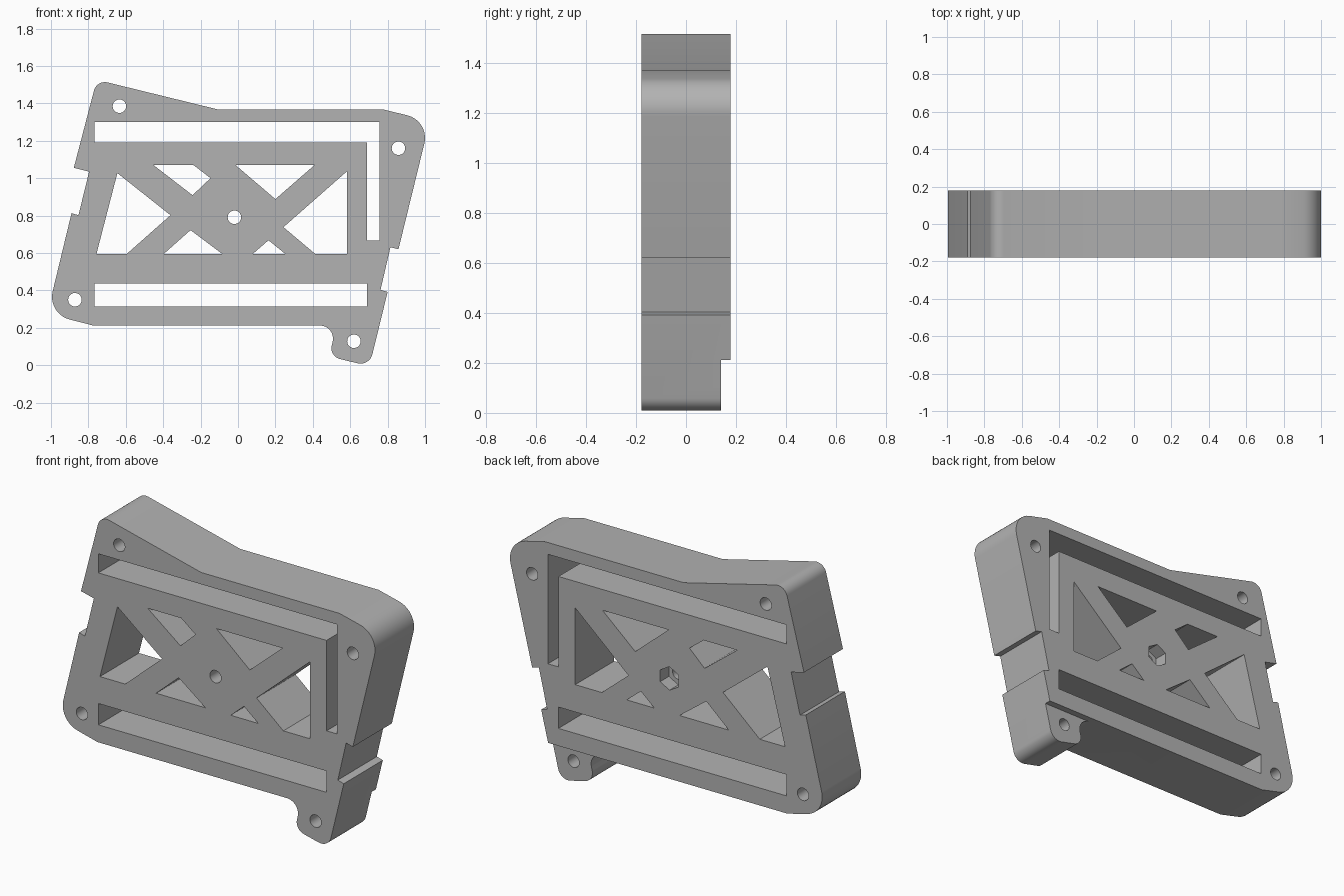
import bpy, bmesh, math
from mathutils import Vector

cube = bpy.data.objects.get("Cube")
if cube:
    bpy.data.objects.remove(cube)

HALF = 0.178      # half the plate depth
TAB_BACK = 0.14   # the lower tab is thinner at the back

grey = bpy.data.materials.new("plain grey")
grey.use_nodes = True
grey.diffuse_color = (0.45, 0.45, 0.45, 1)
grey.node_tree.nodes["Principled BSDF"].inputs["Base Color"].default_value = grey.diffuse_color


def rounded(corners, steps=10):
    """Turn (x, z, radius) corners into a polygon with true arc fillets."""
    pts = []
    for i, (x, z, r) in enumerate(corners):
        p = Vector((x, z))
        if not r:
            pts.append(p)
            continue
        a = (Vector(corners[i - 1][:2]) - p).normalized()
        b = (Vector(corners[(i + 1) % len(corners)][:2]) - p).normalized()
        half = a.angle(b) / 2
        centre = p + (a + b).normalized() * (r / math.sin(half))
        start = p + a * (r / math.tan(half)) - centre
        end = p + b * (r / math.tan(half)) - centre
        sweep = math.atan2(start.x * end.y - start.y * end.x, start.dot(end))
        for k in range(steps + 1):
            t = sweep * k / steps
            c, s = math.cos(t), math.sin(t)
            pts.append(centre + Vector((start.x * c - start.y * s, start.x * s + start.y * c)))
    return pts


def ring(x, z, r, n, turn=0.0):
    return [(x + r * math.cos(turn + math.tau * k / n), z + r * math.sin(turn + math.tau * k / n))
            for k in range(n)]


def box(x0, x1, z0, z1):
    return [(x0, z0), (x1, z0), (x1, z1), (x0, z1)]


def prisms(name, shapes):
    """Make one object from (polygon, front y, back y) prisms."""
    bm = bmesh.new()
    for pts, y0, y1 in shapes:
        face = bm.faces.new([bm.verts.new((p[0], y0, p[1])) for p in pts])
        ext = bmesh.ops.extrude_face_region(bm, geom=[face])
        bmesh.ops.translate(bm, vec=(0, y1 - y0, 0),
                            verts=[g for g in ext["geom"] if isinstance(g, bmesh.types.BMVert)])
    bmesh.ops.recalc_face_normals(bm, faces=bm.faces)
    mesh = bpy.data.meshes.new(name)
    bm.to_mesh(mesh)
    bm.free()
    mesh.materials.append(grey)
    obj = bpy.data.objects.new(name, mesh)
    bpy.context.collection.objects.link(obj)
    return obj


# Outer outline with ears, edge notches and lower tab
outline = rounded([
    (-0.755, 1.526, 0.06), (-0.11, 1.368, 0), (0.773, 1.368, 0), (1.026, 1.307, 0.125),
    (0.858, 0.62, 0), (0.815, 0.631, 0), (0.762, 0.403, 0), (0.80, 0.392, 0),
    (0.703, -0.005, 0.065), (0.487, 0.047, 0.06), (0.527, 0.212, 0.07),
    (-0.773, 0.212, 0), (-1.02, 0.275, 0.125), (-0.89, 0.813, 0), (-0.853, 0.802, 0),
    (-0.796, 1.035, 0), (-0.878, 1.055, 0)])
plate = prisms("bracket_plate", [(outline, -HALF, HALF)])

# Through openings: slots, truss windows and round holes
floor, roof = 0.594, 1.07
openings = [
    [(-0.767, 1.3), (0.757, 1.3), (0.757, 0.668), (0.69, 0.668), (0.69, 1.19), (-0.767, 1.19)],
    box(-0.767, 0.69, 0.313, 0.436),
    [(-0.645, 1.027), (-0.361, 0.802), (-0.596, floor), (-0.757, floor)],
    [(0.583, 1.037), (0.583, floor), (0.414, floor), (0.243, 0.738)],
    [(-0.452, roof), (-0.238, roof), (-0.147, 1.0), (-0.243, 0.909)],
    [(-0.013, roof), (0.409, roof), (0.2, 0.888)],
    [(-0.398, floor), (-0.083, floor), (-0.254, 0.722)],
    [(0.078, floor), (0.254, floor), (0.163, 0.668)]]
centre = (-0.019, 0.791)
for x, z in [(-0.634, 1.385), (0.858, 1.16), (-0.872, 0.35), (0.62, 0.128), centre]:
    openings.append(ring(x, z, 0.036, 32))
through = prisms("through_cutter", [(p, -HALF - 0.1, HALF + 0.1) for p in openings])

# Back recesses: hexagonal nut pocket and thinner tab
back = prisms("back_cutter", [
    (ring(*centre, 0.068, 6, math.pi / 2), HALF - 0.08, HALF + 0.1),
    (box(0.4, 0.9, -0.1, 0.212), TAB_BACK, HALF + 0.1)])

for cutter in (through, back):
    cutter.hide_render = True
    cut = plate.modifiers.new(cutter.name, "BOOLEAN")
    cut.operation = "DIFFERENCE"
    cut.solver = "EXACT"
    cut.object = cutter

# Bake the cuts and drop the cutters
bpy.context.view_layer.update()
baked = bpy.data.meshes.new_from_object(plate.evaluated_get(bpy.context.evaluated_depsgraph_get()))
plate.modifiers.clear()
plate.data = baked
for cutter in (through, back):
    bpy.data.objects.remove(cutter)

for o in bpy.context.selected_objects:
    o.select_set(False)
plate.select_set(True)
bpy.context.view_layer.objects.active = plate
bpy.ops.object.shade_smooth_by_angle(angle=math.radians(30))
